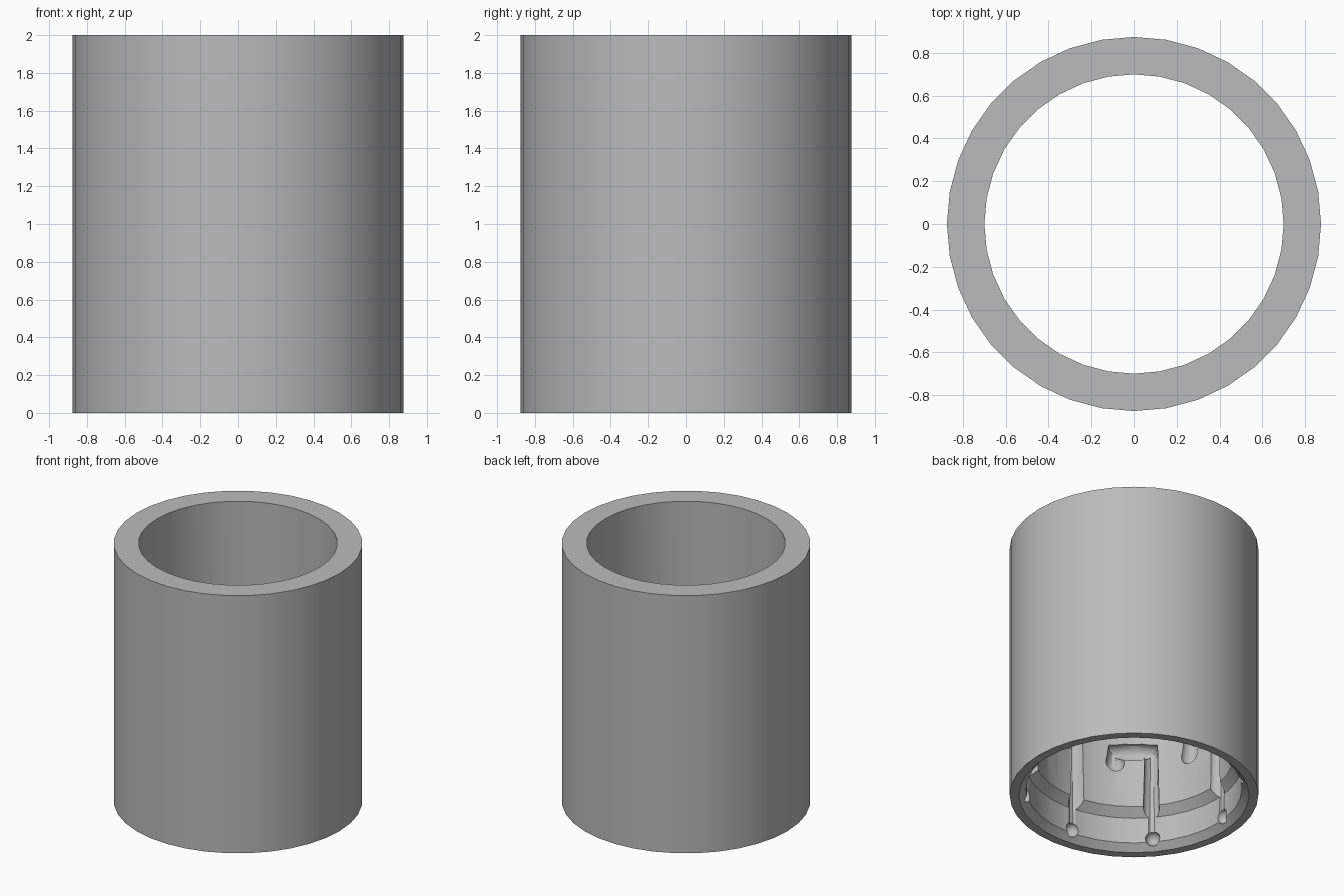
import bpy, bmesh
from math import sin, cos, radians
from mathutils import Matrix, Vector

if "Cube" in bpy.data.objects:
    bpy.data.objects.remove(bpy.data.objects["Cube"], do_unlink=True)

SEGMENTS = 36
BORE = 0.70           # inner radius
GROOVE = 0.067        # groove radius
SLOTS = 8
ENTRY, HOOK = 40, 61  # slot entry and hook angles in degrees
TOP, HOOK_END = 0.75, 0.66

grey = bpy.data.materials.new("plain_grey")
grey.use_nodes = True
grey.diffuse_color = (0.5, 0.5, 0.5, 1)
grey.node_tree.nodes["Principled BSDF"].inputs["Base Color"].default_value = (0.5, 0.5, 0.5, 1)


def polar(radius, degrees, z):
    a = radians(degrees)
    return Vector((radius * cos(a), radius * sin(a), z))


def make_object(name, bm):
    bmesh.ops.recalc_face_normals(bm, faces=bm.faces)
    mesh = bpy.data.meshes.new(name)
    bm.to_mesh(mesh)
    bm.free()
    mesh.materials.append(grey)
    obj = bpy.data.objects.new(name, mesh)
    bpy.context.collection.objects.link(obj)
    return obj


def repeat_around(bm):
    """Copy everything in bm to all slot positions."""
    source = bm.verts[:] + bm.edges[:] + bm.faces[:]
    for i in range(1, SLOTS):
        copy = bmesh.ops.duplicate(bm, geom=source)["geom"]
        verts = [g for g in copy if isinstance(g, bmesh.types.BMVert)]
        turn = Matrix.Rotation(radians(360 * i / SLOTS), 3, 'Z')
        bmesh.ops.rotate(bm, verts=verts, cent=(0, 0, 0), matrix=turn)


def ball_cutter(name, radius, centre):
    bm = bmesh.new()
    bmesh.ops.create_uvsphere(bm, u_segments=20, v_segments=12, radius=radius,
                              matrix=Matrix.Translation(centre))
    repeat_around(bm)
    return make_object(name, bm)


def groove_cutter(name):
    """Round channel: up from the open end, around the bore, down into a hook."""
    path = [polar(BORE, ENTRY, z) for z in (-0.05, TOP)]
    path += [polar(BORE, ENTRY + (HOOK - ENTRY) * t / 4, TOP) for t in range(1, 5)]
    path.append(polar(BORE, HOOK, HOOK_END))
    curve = bpy.data.curves.new(name, 'CURVE')
    curve.dimensions = '3D'
    curve.bevel_depth = GROOVE
    curve.bevel_resolution = 4
    curve.use_fill_caps = True
    spline = curve.splines.new('POLY')
    spline.points.add(len(path) - 1)
    for point, co in zip(spline.points, path):
        point.co = (*co, 1)
    temp = bpy.data.objects.new(name, curve)
    bpy.context.collection.objects.link(temp)
    bpy.context.view_layer.update()
    bm = bmesh.new()
    bm.from_mesh(temp.evaluated_get(bpy.context.evaluated_depsgraph_get()).to_mesh())
    bpy.data.objects.remove(temp, do_unlink=True)
    bmesh.ops.remove_doubles(bm, verts=bm.verts, dist=0.0001)
    repeat_around(bm)
    return make_object(name, bm)


# Sleeve: lathed wall with a chamfered counterbore at the bottom
profile = [(0.875, 0), (0.875, 2), (BORE, 2), (BORE, 0.31), (0.76, 0.25), (0.76, 0.05), (0.81, 0)]
bm = bmesh.new()
rings = [[bm.verts.new(polar(r, 360 * i / SEGMENTS, z)) for i in range(SEGMENTS)]
         for r, z in profile]
for k, ring in enumerate(rings):
    above = rings[(k + 1) % len(rings)]
    for i in range(SEGMENTS):
        j = (i + 1) % SEGMENTS
        bm.faces.new((ring[i], ring[j], above[j], above[i]))
sleeve = make_object("sleeve", bm)

# Hooked locking slots and small dimples cut into the inner wall
cutters = [
    groove_cutter("slot_cutter"),
    ball_cutter("hook_end_cutter", GROOVE * 1.005, polar(BORE, HOOK, HOOK_END)),
    ball_cutter("dimple_cutter", 0.053, polar(0.765, ENTRY, 0.08)),
]
bpy.context.view_layer.objects.active = sleeve
for cutter in cutters:
    cutter.hide_render = True
    cut = sleeve.modifiers.new(cutter.name, 'BOOLEAN')
    cut.operation = 'DIFFERENCE'
    cut.solver = 'EXACT'
    cut.object = cutter
    bpy.ops.object.modifier_apply(modifier=cut.name)
for cutter in cutters:
    bpy.data.objects.remove(cutter, do_unlink=True)

# Smooth walls, crisp rims
bpy.ops.object.select_all(action='DESELECT')
sleeve.select_set(True)
bpy.ops.object.shade_smooth_by_angle(angle=radians(30))
